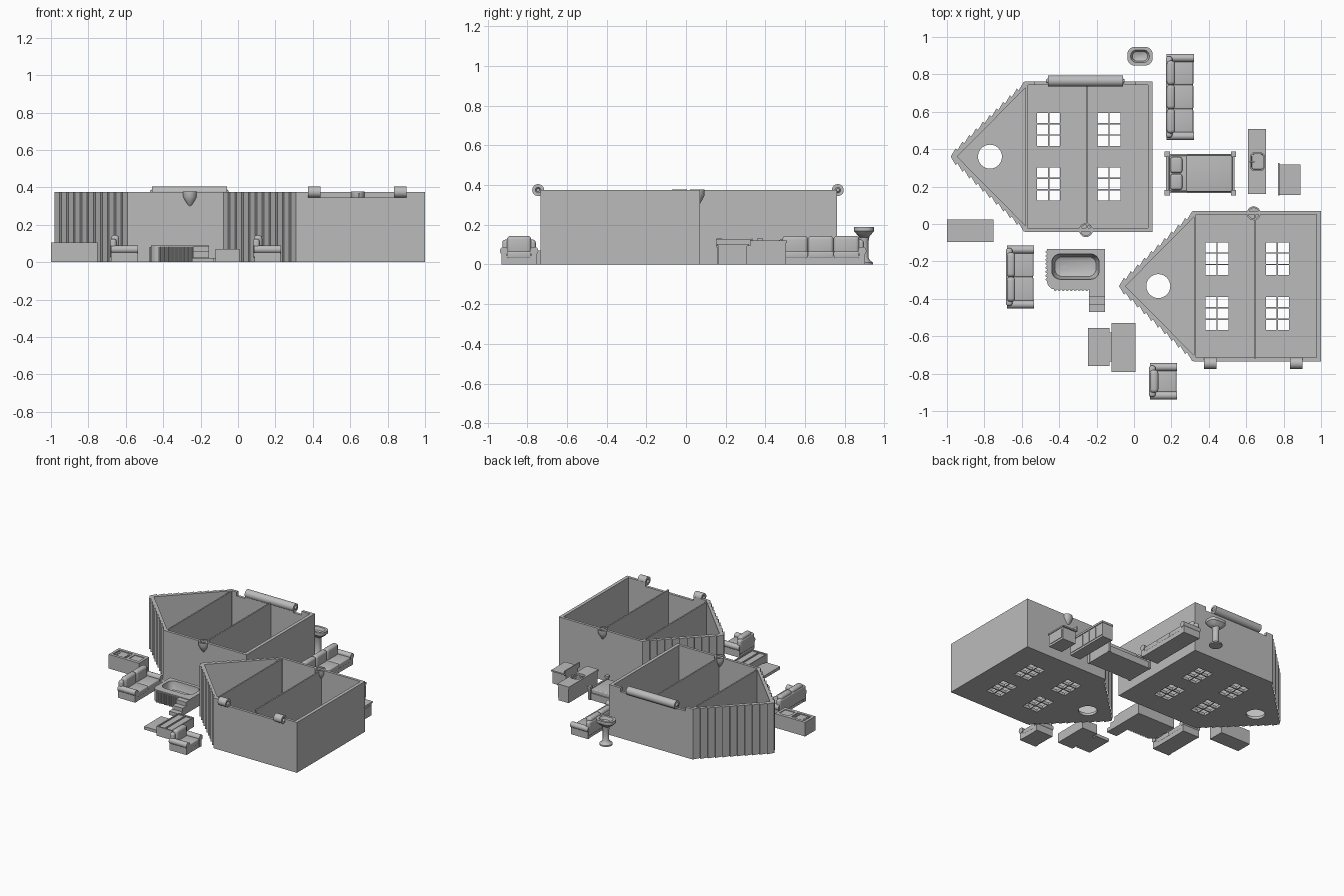
import bpy, bmesh, math
from mathutils import Vector

if "Cube" in bpy.data.objects:
    bpy.data.objects.remove(bpy.data.objects["Cube"])

grey = bpy.data.materials.new("grey")
grey.diffuse_color = (0.5, 0.5, 0.5, 1)
grey.use_nodes = True
grey.node_tree.nodes["Principled BSDF"].inputs["Base Color"].default_value = grey.diffuse_color


def finish(name, bm, smooth=False):
    bmesh.ops.recalc_face_normals(bm, faces=bm.faces[:])
    me = bpy.data.meshes.new(name)
    bm.to_mesh(me)
    bm.free()
    me.materials.append(grey)
    ob = bpy.data.objects.new(name, me)
    bpy.context.collection.objects.link(ob)
    if smooth:
        bpy.ops.object.select_all(action='DESELECT')
        ob.select_set(True)
        bpy.context.view_layer.objects.active = ob
        bpy.ops.object.shade_smooth_by_angle(angle=math.radians(35))
    return ob


def box(name, x0, x1, y0, y1, z0, z1, bevel=0):
    bm = bmesh.new()
    bmesh.ops.create_cube(bm, size=1)
    for v in bm.verts:
        v.co = ((x0 + x1) / 2 + v.co.x * (x1 - x0), (y0 + y1) / 2 + v.co.y * (y1 - y0),
                (z0 + z1) / 2 + v.co.z * (z1 - z0))
    if bevel:
        bmesh.ops.bevel(bm, geom=bm.edges[:], offset=bevel, segments=4, profile=0.5, affect='EDGES')
    return finish(name, bm, bevel > 0)


def prism(name, pts, z0, z1, smooth=False):
    bm = bmesh.new()
    face = bm.faces.new([bm.verts.new((x, y, z0)) for x, y in pts])
    ext = bmesh.ops.extrude_face_region(bm, geom=[face])["geom"]
    bmesh.ops.translate(bm, vec=(0, 0, z1 - z0), verts=[v for v in ext if isinstance(v, bmesh.types.BMVert)])
    return finish(name, bm, smooth)


def loft(name, rings):
    """Stack equal-length rings of (x, y, z) points, capping both ends."""
    bm = bmesh.new()
    vs = [[bm.verts.new(p) for p in r] for r in rings]
    n = len(vs[0])
    for a, b in zip(vs, vs[1:]):
        for i in range(n):
            bm.faces.new((a[i], a[(i + 1) % n], b[(i + 1) % n], b[i]))
    bm.faces.new(vs[0])
    bm.faces.new(vs[-1])
    return finish(name, bm, True)


def lathe(name, centre, axis, profile, n=24):
    """Revolve (radius, offset) pairs about an axis through centre."""
    q = Vector((0, 0, 1)).rotation_difference(Vector(axis))
    return loft(name, [[Vector(centre) + q @ Vector((r * math.cos(2 * math.pi * i / n),
                r * math.sin(2 * math.pi * i / n), h)) for i in range(n)] for r, h in profile])


def rounded(cx, cy, w, d, r, n=6):
    pts = []
    for k, (sx, sy) in enumerate([(1, 1), (-1, 1), (-1, -1), (1, -1)]):
        for i in range(n + 1):
            a = math.pi / 2 * (k + i / n)
            pts.append((cx + sx * (w / 2 - r) + r * math.cos(a), cy + sy * (d / 2 - r) + r * math.sin(a)))
    return pts


def basin(name, cx, cy, levels):
    """Rounded-rectangle loft; levels are (width, depth, radius, z)."""
    return loft(name, [[(x, y, z) for x, y in rounded(cx, cy, w, d, r)] for w, d, r, z in levels])


def cut(ob, cutters):
    for c in cutters:
        m = ob.modifiers.new("cut", 'BOOLEAN')
        m.operation, m.solver, m.object = 'DIFFERENCE', 'EXACT', c
        bpy.context.view_layer.objects.active = ob
        bpy.ops.object.modifier_apply(modifier=m.name)
        bpy.data.objects.remove(c)


# House halves lying on their backs, local origin at the roof apex
H, EAVE, HALF, BASE = 0.375, 0.41, 0.402, 1.09


def house(name, ox, oy, notches, ny):
    n = 11
    upper = []
    for i in range(n):  # overlapping shingles along the roof slope
        for t, out in ((i / n, 0.0), ((i + 1) / n, 0.014)):
            upper.append((0.01 + (EAVE - 0.01) * t - out * 0.7, (HALF - 0.012) * t + out * 0.7))
    upper.append((EAVE, HALF))
    lower = [(x, -y) for x, y in upper[:0:-1]]
    outline = upper + [(BASE, HALF), (BASE, -HALF)] + lower
    shell = prism(name + "_shell", [(ox + x, oy + y) for x, y in outline], 0, H)
    w = HALF - 0.02
    inner = [(0.045, 0), (EAVE + 0.013, w), (BASE - 0.025, w), (BASE - 0.025, -w), (EAVE + 0.013, -w)]
    cutters = [prism("cavity", [(ox + x, oy + y) for x, y in inner], 0.02, 0.5)]
    # Six-pane windows and round attic window
    for wx in (0.534, 0.856):
        for wy in (0.146, -0.146):
            for i in (-1, 1):
                for j in (-1, 0, 1):
                    x, y = ox + wx + i * 0.0325, oy + wy + j * 0.061
                    cutters.append(box("pane", x - 0.029, x + 0.029, y - 0.027, y + 0.027, -0.1, 0.1))
    cutters.append(lathe("round", (ox + 0.22, oy, 0), (0, 0, 1), [(0.064, -0.1), (0.064, 0.1)], 32))
    for x0, x1 in notches:  # hinge clearance
        cutters.append(box("notch", x0, x1, ny - 0.06, ny + 0.06, H - 0.03, 0.5))
    cut(shell, cutters)
    # Storey dividers
    for i, dx in enumerate((EAVE, 0.733)):
        box(f"{name}_divider_{i}", ox + dx, ox + dx + 0.01, oy - w - 0.005, oy + w + 0.005, 0.01, H - 0.004)


house("rear_half", -0.99, 0.36, [(-0.53, -0.46), (-0.06, 0.005)], 0.76)
house("front_half", -0.09, -0.332, [(0.44, 0.835)], -0.74)

# Hinges: long barrel with pins, and two short sockets
lathe("hinge_barrel", (-0.26, 0.765, H), (1, 0, 0),
      [(0.008, -0.21), (0.014, -0.2), (0.03, -0.2), (0.03, 0.2), (0.014, 0.2), (0.008, 0.21)])
for i, x in enumerate((0.4075, 0.8675)):
    lathe(f"hinge_socket_{i}", (x, -0.745, H), (1, 0, 0),
          [(0.008, -0.02), (0.014, -0.0325), (0.03, -0.0325), (0.03, 0.0325), (0.014, 0.0325), (0.008, 0.02)])
# Closing catches: tapered cups
for i, (x, y) in enumerate(((-0.257, -0.033), (0.64, 0.057))):
    lathe(f"catch_{i}", (x, y, 0), (0, 0, 1),
          [(0.002, 0.293), (0.013, 0.305), (0.028, 0.33), (0.037, 0.35), (0.037, 0.377), (0.028, 0.377), (0.028, 0.355)])


# Sofas facing +x
def sofa(name, x, y0, y1, seats):
    box(name + "_base", x + 0.015, x + 0.15, y0 + 0.01, y1 - 0.01, 0, 0.045)
    box(name + "_back", x + 0.005, x + 0.04, y0 + 0.012, y1 - 0.012, 0.02, 0.125, 0.014)
    for i, y in enumerate((y0 + 0.02, y1 - 0.02)):
        box(f"{name}_arm_{i}", x + 0.012, x + 0.152, y - 0.013, y + 0.013, 0, 0.075)
        lathe(f"{name}_arm_roll_{i}", (x, y, 0.068), (1, 0, 0), [(0.021, 0.01), (0.021, 0.155)], 20)
    a, step = y0 + 0.035, (y1 - y0 - 0.07) / seats
    for i in range(seats):
        box(f"{name}_seat_{i}", x + 0.03, x + 0.152, a + i * step, a + (i + 1) * step, 0.03, 0.066, 0.008)
        box(f"{name}_back_cushion_{i}", x + 0.01, x + 0.055, a + i * step, a + (i + 1) * step, 0.05, 0.144, 0.018)


sofa("loveseat", -0.69, -0.45, -0.117, 2)
sofa("armchair", 0.075, -0.937, -0.745, 1)
sofa("long_sofa", 0.165, 0.45, 0.908, 3)

# Stove counter with shallow hob recess and burner knobs
stove = box("stove_counter", -1.0, -0.75, -0.096, 0.025, 0, 0.105)
cut(stove, [box("hob", -0.98, -0.87, -0.075, 0.004, 0.098, 0.2), box("slot", -0.85, -0.77, -0.07, 0, 0.1, 0.2)])
for i in range(4):
    x, y = (-0.965, -0.885)[i % 2], (-0.025, -0.055)[i // 2]
    lathe(f"burner_{i}", (x, y, 0.097), (0, 0, 1), [(0.01, 0), (0.01, 0.006)], 12)

# Plank-sided bathtub with steps
r = 0.045
tub_pts = [(-0.155, -0.35), (-0.155, -0.135), (-0.465, -0.135)]
tub_pts += [(-0.465 + r - r * math.cos(a), -0.35 + r - r * math.sin(a))
            for a in (math.pi / 2 * i / 6 for i in range(7))]
tub = prism("bathtub", tub_pts, 0, 0.09)
cut(tub, [basin("hollow", -0.313, -0.228, [(0.18, 0.07, 0.03, 0.02), (0.22, 0.105, 0.04, 0.03),
                                            (0.253, 0.135, 0.045, 0.075), (0.253, 0.135, 0.045, 0.12)])])
lathe("bath_drain", (-0.37, -0.23, 0.018), (0, 0, 1), [(0.012, 0), (0.012, 0.006)], 16)
for i in range(8):  # rounded planks
    lathe(f"side_plank_{i}", (-0.465, -0.15 - i * 0.021, 0), (0, 0, 1), [(0.008, 0), (0.008, 0.082)], 10)
for i in range(9):
    lathe(f"front_plank_{i}", (-0.42 + i * 0.021, -0.35, 0), (0, 0, 1), [(0.008, 0), (0.008, 0.082)], 10)
for i, z in enumerate((0.085, 0.056, 0.028)):
    box(f"bath_step_{i}", -0.24, -0.155, -0.39 - i * 0.04, -0.35 - i * 0.04, 0, z)

# Low cabinet with two trays and a flat extension
cabinet = box("low_cabinet", -0.12, 0.008, -0.79, -0.53, 0, 0.07)
cut(cabinet, [box("tray", x, x + 0.052, -0.78, -0.54, 0.062, 0.1) for x in (-0.112, -0.052)])
box("cabinet_extension", -0.245, -0.13, -0.758, -0.557, 0, 0.022)
box("extension_joint", -0.135, -0.115, -0.735, -0.58, 0, 0.02)

# Pedestal washbasin
basin("washbasin", 0.032, 0.897, [(0.05, 0.04, 0.019, 0.135), (0.1, 0.07, 0.03, 0.15), (0.135, 0.1, 0.04, 0.168),
      (0.135, 0.1, 0.04, 0.19), (0.1, 0.066, 0.03, 0.19), (0.08, 0.05, 0.022, 0.168), (0.03, 0.02, 0.009, 0.16)])
lathe("washbasin_pedestal", (0.032, 0.897, 0), (0, 0, 1),
      [(0.045, 0), (0.045, 0.01), (0.03, 0.02), (0.022, 0.035), (0.022, 0.11), (0.028, 0.145)])

# Bed with corner posts, mattress, pillows and blanket
box("bed_frame", 0.175, 0.535, 0.165, 0.375, 0, 0.05)
box("mattress", 0.19, 0.525, 0.175, 0.365, 0.04, 0.072, 0.008)
box("blanket", 0.28, 0.526, 0.172, 0.368, 0.04, 0.078, 0.006)
for i, (x, h) in enumerate(((0.178, 0.13), (0.532, 0.1))):
    box(f"bed_board_{i}", x - 0.006, x + 0.006, 0.17, 0.37, 0, h - 0.02)
    for j, y in enumerate((0.167, 0.373)):
        box(f"bed_post_{i}_{j}", x - 0.009, x + 0.009, y - 0.009, y + 0.009, 0, h)
        box(f"post_cap_{i}_{j}", x - 0.014, x + 0.014, y - 0.014, y + 0.014, h - 0.015, h)
for i, y in enumerate((0.225, 0.315)):
    box(f"pillow_{i}", 0.195, 0.258, y - 0.042, y + 0.042, 0.065, 0.095, 0.012)

# Kitchen counter with sink, faucet and doors
counter = box("kitchen_counter", 0.615, 0.7, 0.165, 0.505, 0, 0.108)
top = box("counter_top", 0.61, 0.706, 0.16, 0.508, 0.108, 0.122)
cut(counter, [basin("bowl", 0.66, 0.333, [(0.06, 0.08, 0.012, 0.09), (0.07, 0.092, 0.014, 0.2)])])
cut(top, [basin("bowl", 0.66, 0.333, [(0.07, 0.092, 0.014, 0.09), (0.07, 0.092, 0.014, 0.2)])])
box("faucet", 0.618, 0.645, 0.33, 0.336, 0.12, 0.132)
for i in range(5):
    box(f"counter_door_{i}", 0.698, 0.704, 0.17 + i * 0.067, 0.232 + i * 0.067, 0.015, 0.1)

# Small cooker with overhanging top
box("cooker", 0.775, 0.885, 0.163, 0.308, 0, 0.092)
box("cooker_top", 0.772, 0.89, 0.155, 0.318, 0.092, 0.102)
box("cooker_back", 0.77, 0.778, 0.152, 0.325, 0.092, 0.128)
box("cooker_door", 0.884, 0.889, 0.175, 0.297, 0.015, 0.08)
